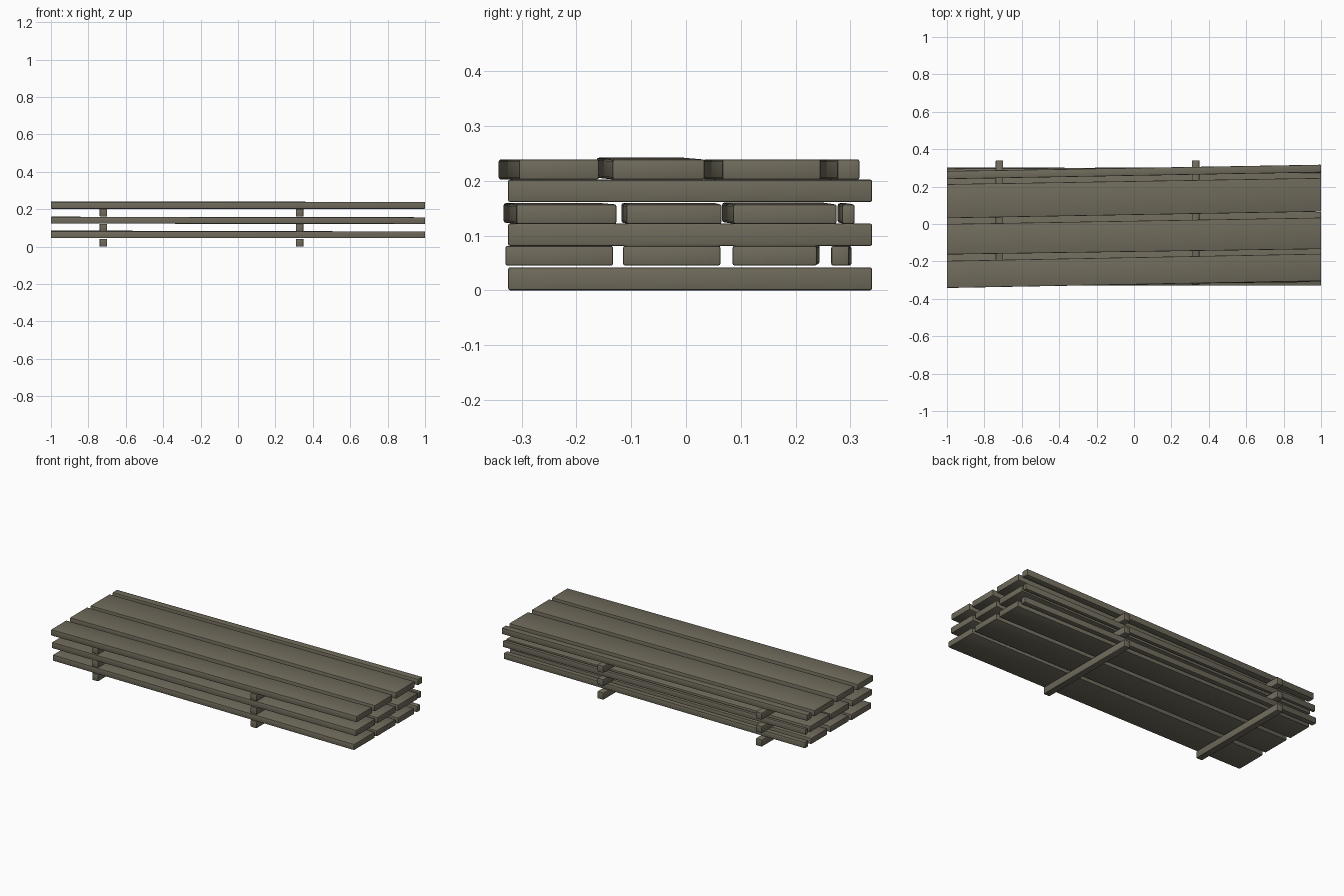
import bpy, bmesh

if "Cube" in bpy.data.objects:
    bpy.data.objects.remove(bpy.data.objects["Cube"])

wood = bpy.data.materials.new("weathered_wood")
wood.diffuse_color = (0.16, 0.145, 0.106, 1)
wood.use_nodes = True
wood.node_tree.nodes["Principled BSDF"].inputs["Base Color"].default_value = wood.diffuse_color


def board(name, x, left, right, z, bevel, lift=0.0):
    """Board along x; left/right give its y range at each end, lift raises the left end."""
    bm = bmesh.new()
    bmesh.ops.create_cube(bm, size=1)
    for v in bm.verts:
        at_right, back, up = v.co.x > 0, v.co.y > 0, v.co.z > 0
        v.co = (x[at_right],
                (right if at_right else left)[back],
                z[up] + (0 if at_right else lift))
    bmesh.ops.bevel(bm, geom=bm.edges[:], offset=bevel, segments=2,
                    profile=0.5, affect='EDGES')
    mesh = bpy.data.meshes.new(name)
    bm.to_mesh(mesh)
    bm.free()
    mesh.materials.append(wood)
    obj = bpy.data.objects.new(name, mesh)
    bpy.context.collection.objects.link(obj)
    bpy.context.view_layer.objects.active = obj
    obj.select_set(True)
    bpy.ops.object.shade_smooth_by_angle(angle=0.7)
    obj.select_set(False)


# Cross bearers, two under every plank layer
for i, z in enumerate([(0.0, 0.042), (0.081, 0.122), (0.161, 0.202)]):
    for side, x in (("left", -0.72), ("right", 0.33)):
        board(f"bearer_{side}_{i + 1}", (x - 0.02, x + 0.02),
              (-0.325, 0.34), (-0.325, 0.34), z, 0.004)

# Plank layers: (y range at left end, y range at right end, left end lift)
layers = [
    ((0.045, 0.081), [
        ((-0.326, -0.136), (-0.33, -0.133), 0),
        ((-0.113, 0.061), (-0.115, 0.063), 0.005),
        ((0.09, 0.244), (0.085, 0.239), 0.003),
        ((0.27, 0.302), (0.265, 0.298), 0)]),
    ((0.121, 0.157), [
        ((-0.333, -0.15), (-0.31, -0.127), 0.002),
        ((-0.118, 0.057), (-0.109, 0.065), 0.002),
        ((0.066, 0.255), (0.086, 0.275), 0.003),
        ((0.277, 0.296), (0.285, 0.308), 0.002)]),
    ((0.202, 0.239), [
        ((-0.342, -0.197), (-0.305, -0.159), 0),
        ((-0.163, 0.0), (-0.134, 0.034), 0.003),
        ((0.031, 0.213), (0.066, 0.246), 0),
        ((0.24, 0.283), (0.276, 0.317), 0)]),
]
for i, (z, planks) in enumerate(layers):
    for j, (left, right, lift) in enumerate(planks):
        board(f"plank_layer{i + 1}_{j + 1}", (-1, 1), left, right, z, 0.004, lift)
